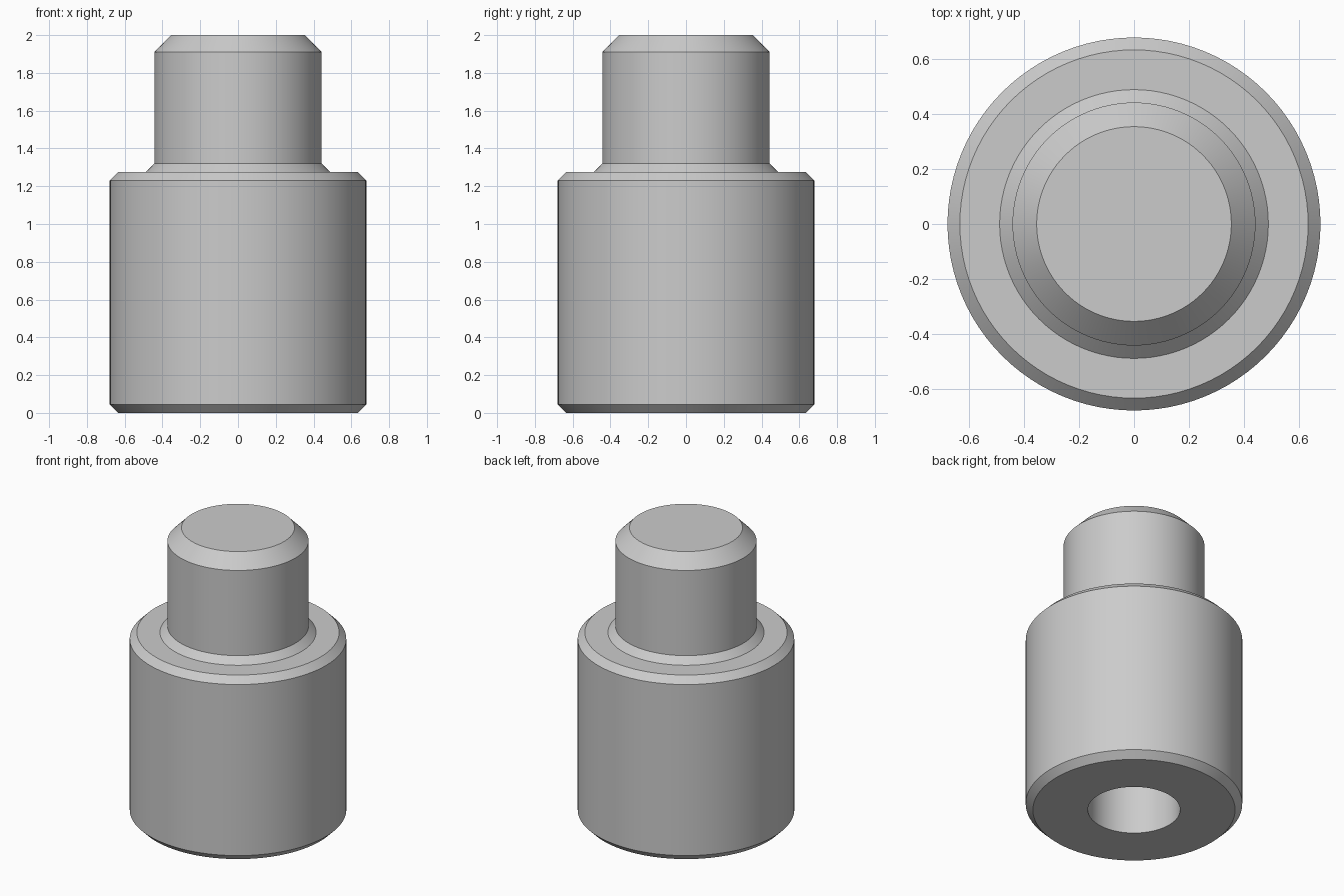
import bpy
import bmesh
import math

old = bpy.data.objects.get("Cube")
if old:
    bpy.data.objects.remove(old, do_unlink=True)

SEGMENTS = 96


def make_material(name, colour):
    mat = bpy.data.materials.new(name)
    mat.use_nodes = True
    mat.diffuse_color = colour
    mat.node_tree.nodes["Principled BSDF"].inputs["Base Color"].default_value = colour
    return mat


def lathe(name, profile, mat):
    """Revolve (radius, height) points around the z axis."""
    bm = bmesh.new()
    verts = [bm.verts.new((r, 0, z)) for r, z in profile]
    edges = [bm.edges.new(pair) for pair in zip(verts, verts[1:])]
    bmesh.ops.spin(bm, geom=verts + edges, cent=(0, 0, 0), axis=(0, 0, 1),
                   angle=math.tau, steps=SEGMENTS, use_duplicate=False)
    bmesh.ops.remove_doubles(bm, verts=bm.verts, dist=0.0005)
    bmesh.ops.recalc_face_normals(bm, faces=bm.faces)
    mesh = bpy.data.meshes.new(name)
    bm.to_mesh(mesh)
    bm.free()
    mesh.materials.append(mat)
    obj = bpy.data.objects.new(name, mesh)
    bpy.context.collection.objects.link(obj)
    bpy.ops.object.select_all(action="DESELECT")
    obj.select_set(True)
    bpy.context.view_layer.objects.active = obj
    bpy.ops.object.shade_smooth_by_angle(angle=math.radians(30))
    return obj


steel = make_material("grey_steel", (0.6, 0.6, 0.6, 1))

bore = [(0, 0.95), (0.29, 0.95), (0.29, 0)]
body = [(0.635, 0), (0.68, 0.045), (0.68, 1.23), (0.635, 1.275)]
collar = [(0.49, 1.275), (0.443, 1.32)]
pin = [(0.443, 1.91), (0.355, 2), (0, 2)]

# Blind bore, chamfered body, sloped collar and pin form one turned solid
lathe("stepped_pin", bore + body + collar + pin, steel)
